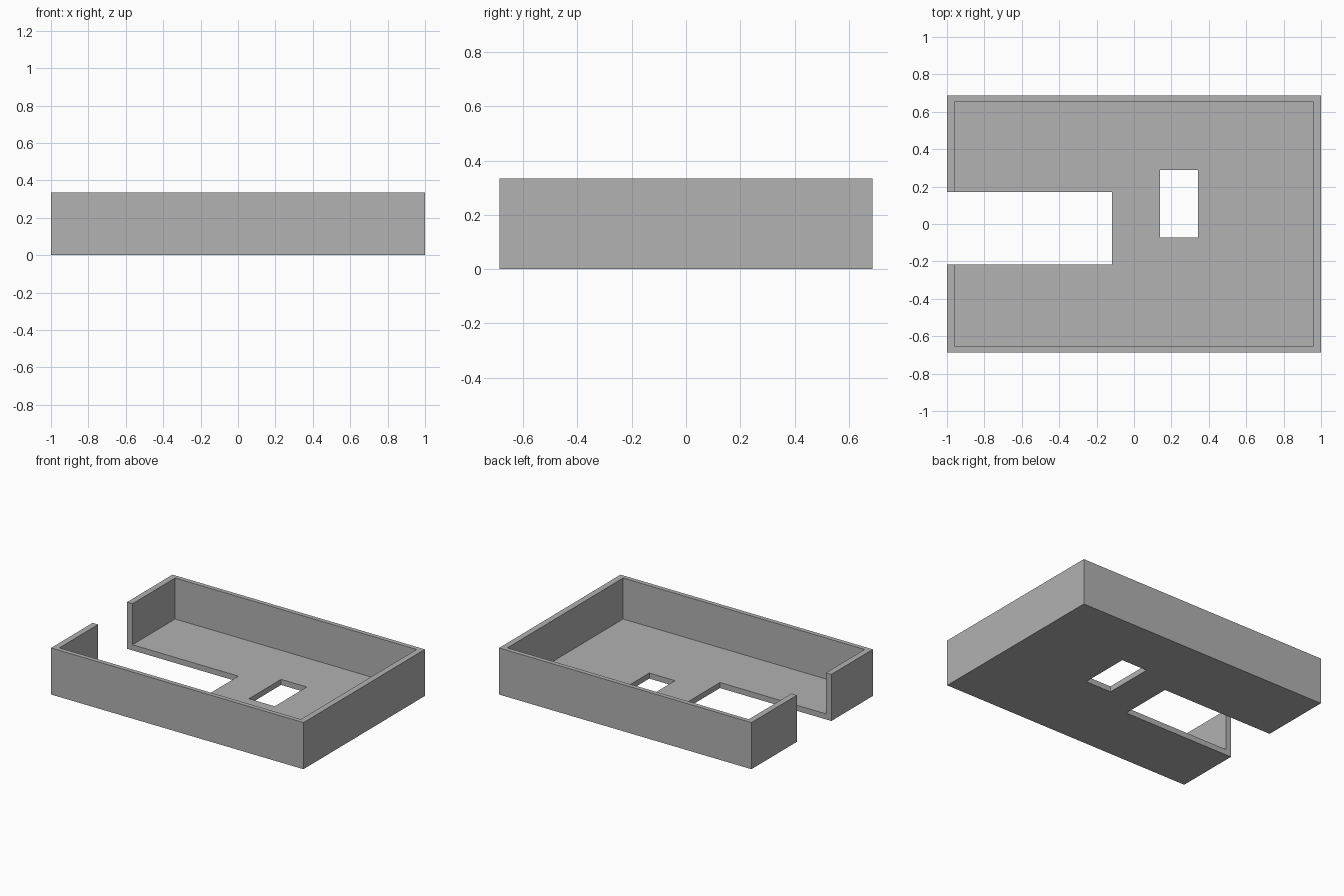
import bpy

if "Cube" in bpy.data.objects:
    bpy.data.objects.remove(bpy.data.objects["Cube"], do_unlink=True)

# Overall sizes
HALF_X, HALF_Y, HEIGHT = 1.0, 0.687, 0.334
WALL_X, WALL_Y, FLOOR = 0.043, 0.032, 0.04
OVER = 0.2  # how far cutters run past the tray

grey = bpy.data.materials.new("plain grey")
grey.use_nodes = True
colour = (0.445, 0.445, 0.445, 1)
grey.diffuse_color = colour
grey.node_tree.nodes["Principled BSDF"].inputs["Base Color"].default_value = colour


def box(name, low, high):
    """Add a box that spans two opposite corners."""
    centre = [(a + b) / 2 for a, b in zip(low, high)]
    bpy.ops.mesh.primitive_cube_add(size=1, location=centre)
    obj = bpy.context.object
    obj.name = name
    obj.scale = [b - a for a, b in zip(low, high)]
    bpy.ops.object.transform_apply(location=True, rotation=False, scale=True)
    obj.data.materials.append(grey)
    return obj


def cut(target, name, low, high):
    """Cut a box-shaped opening and discard the cutter."""
    cutter = box(name, low, high)
    cutter.hide_render = True
    mod = target.modifiers.new(name, "BOOLEAN")
    mod.operation = "DIFFERENCE"
    mod.solver = "EXACT"
    mod.object = cutter
    bpy.context.view_layer.objects.active = target
    bpy.ops.object.modifier_apply(modifier=mod.name)
    bpy.data.objects.remove(cutter, do_unlink=True)


# Open tray
tray = box("tray", (-HALF_X, -HALF_Y, 0), (HALF_X, HALF_Y, HEIGHT))
top = HEIGHT + OVER
cut(tray, "cavity", (WALL_X - HALF_X, WALL_Y - HALF_Y, FLOOR),
    (HALF_X - WALL_X, HALF_Y - WALL_Y, top))

# Slot through the right wall and floor
cut(tray, "side_slot", (-HALF_X - OVER, -0.217, -OVER), (-0.117, 0.172, top))

# Rectangular hole in the floor
cut(tray, "floor_hole", (0.138, -0.073, -OVER), (0.342, 0.29, top))
